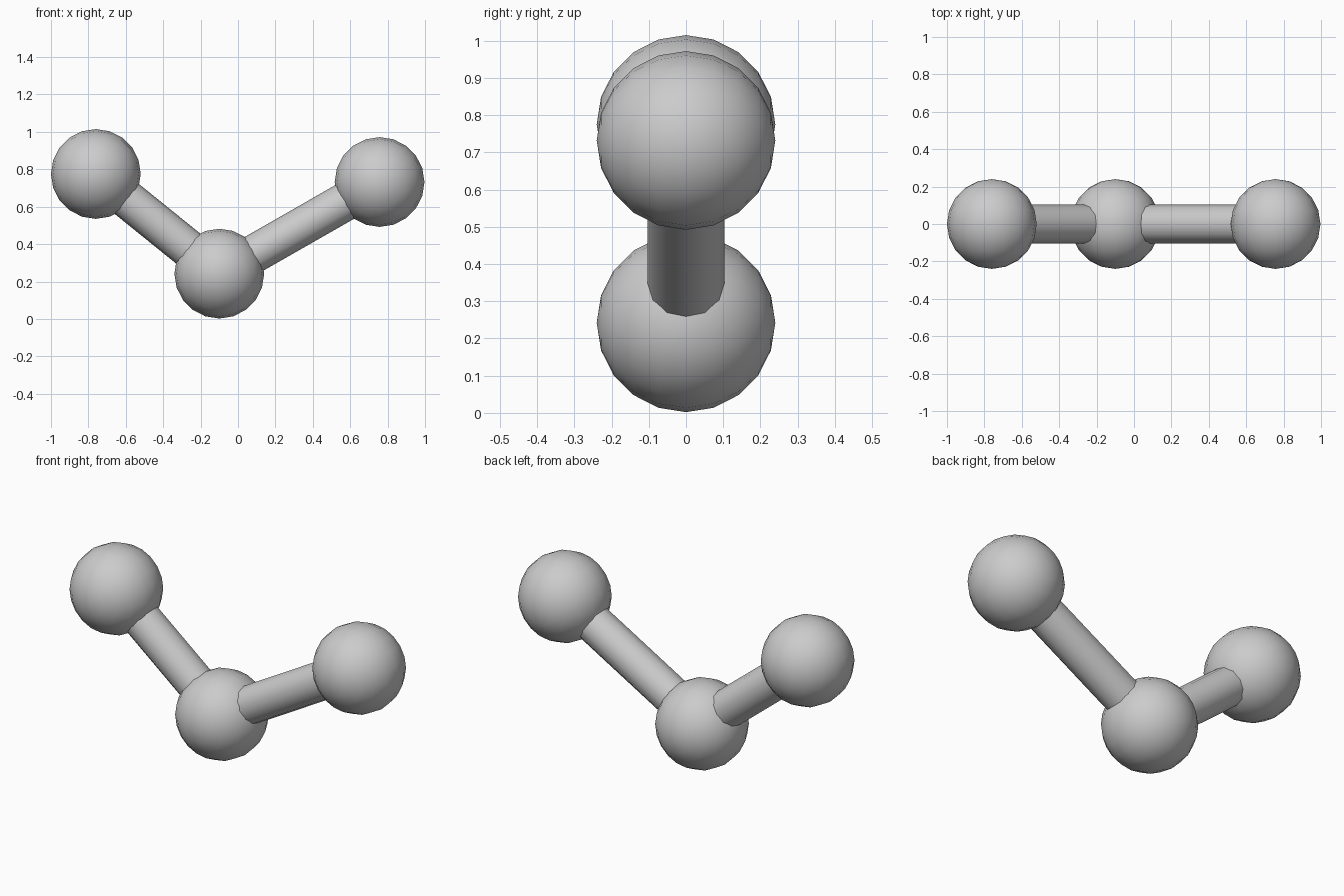
import bpy
from math import radians
from mathutils import Vector

default = bpy.data.objects.get("Cube")
if default:
    bpy.data.objects.remove(default)

BALL_RADIUS = 0.24
ROD_RADIUS = 0.103

# Single neutral material
grey = bpy.data.materials.new("light grey")
grey.use_nodes = True
colour = (0.6, 0.6, 0.6, 1)
grey.diffuse_color = colour
grey.node_tree.nodes["Principled BSDF"].inputs["Base Color"].default_value = colour


def finish(name, angle):
    obj = bpy.context.object
    obj.name = name
    obj.data.materials.append(grey)
    bpy.ops.object.shade_smooth_by_angle(angle=radians(angle))
    return obj


def ball(name, centre):
    # Poles point front and back
    bpy.ops.mesh.primitive_uv_sphere_add(
        segments=20, ring_count=10, radius=BALL_RADIUS,
        location=centre, rotation=(radians(90), 0, 0))
    finish(name, 40)


def rod(name, start, end):
    # Twelve-sided bar running between two ball centres
    axis = end - start
    bpy.ops.mesh.primitive_cylinder_add(
        vertices=12, radius=ROD_RADIUS, depth=axis.length,
        location=(start + end) / 2,
        rotation=(0, Vector((0, 0, 1)).angle(axis) * (1 if axis.x > 0 else -1), 0))
    finish(name, 40)


centre = Vector((-0.10, 0, 0.242))
right = Vector((-0.76, 0, 0.775))
left = Vector((0.757, 0, 0.732))

# Balls
ball("centre_ball", centre)
ball("right_ball", right)
ball("left_ball", left)

# Connecting rods
rod("right_rod", centre, right)
rod("left_rod", centre, left)
